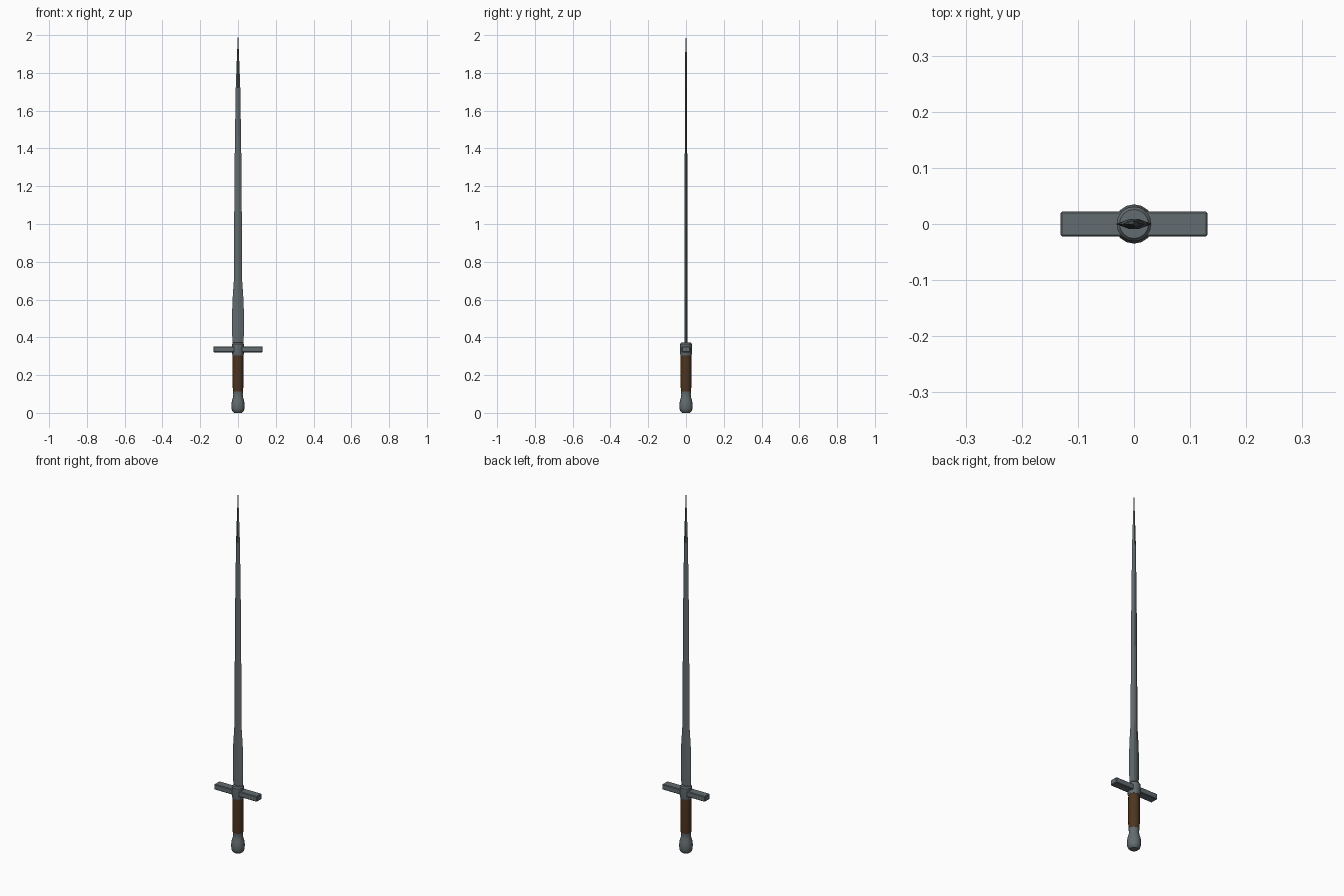
import bpy, bmesh, math

if "Cube" in bpy.data.objects:
    bpy.data.objects.remove(bpy.data.objects["Cube"])


def material(name, rgb):
    m = bpy.data.materials.new(name)
    m.diffuse_color = (*rgb, 1)
    m.use_nodes = True
    m.node_tree.nodes["Principled BSDF"].inputs["Base Color"].default_value = m.diffuse_color
    return m


steel = material("grey steel", (0.125, 0.15, 0.16))
leather = material("brown leather", (0.075, 0.035, 0.014))


def loft(name, rings, mat, smooth=False):
    """Skin a list of equal-length point rings and cap both ends."""
    bm = bmesh.new()
    loops = [[bm.verts.new(p) for p in ring] for ring in rings]
    n = len(loops[0])
    for a, b in zip(loops, loops[1:]):
        for i in range(n):
            j = (i + 1) % n
            bm.faces.new((a[i], a[j], b[j], b[i]))
    bm.faces.new(loops[0][::-1])
    bm.faces.new(loops[-1])
    bmesh.ops.recalc_face_normals(bm, faces=bm.faces)
    me = bpy.data.meshes.new(name)
    bm.to_mesh(me)
    bm.free()
    me.materials.append(mat)
    ob = bpy.data.objects.new(name, me)
    bpy.context.collection.objects.link(ob)
    if smooth:
        bpy.ops.object.select_all(action='DESELECT')
        ob.select_set(True)
        bpy.context.view_layer.objects.active = ob
        bpy.ops.object.shade_smooth_by_angle(angle=math.radians(35))
    return ob


def turned(name, profile, mat, sides=16):
    rings = [[(r * math.cos(2 * math.pi * i / sides),
               r * math.sin(2 * math.pi * i / sides), z) for i in range(sides)]
             for r, z in profile]
    return loft(name, rings, mat, True)


# pommel: bulb tapering up to a neck
turned("pommel", [(0.020, 0.0), (0.030, 0.009), (0.034, 0.022), (0.035, 0.042),
                  (0.032, 0.065), (0.026, 0.085), (0.025, 0.10), (0.027, 0.115)], steel)

# leather grip
turned("grip", [(0.027, 0.113), (0.029, 0.16), (0.029, 0.25), (0.028, 0.306)], leather)

# collar at the middle of the guard
turned("guard_collar", [(0.029, 0.303), (0.031, 0.31), (0.031, 0.365), (0.026, 0.372)], steel)

# crossbar with slightly bevelled edges
bpy.ops.mesh.primitive_cube_add(size=1, location=(0, 0, 0.336))
bar = bpy.context.object
bar.name = "crossguard"
bar.scale = (0.262, 0.045, 0.03)
bpy.ops.object.transform_apply(location=False, rotation=False, scale=True)
bar.data.materials.append(steel)
bev = bar.modifiers.new("bevel", 'BEVEL')
bev.width = 0.003
bev.segments = 1

# blade: diamond section, (half width, half thickness, z)
stations = [(0.028, 0.009, 0.365), (0.032, 0.009, 0.43), (0.032, 0.009, 0.50),
            (0.029, 0.009, 0.60), (0.022, 0.0085, 0.70), (0.020, 0.008, 1.05),
            (0.017, 0.0065, 1.40), (0.012, 0.006, 1.72), (0.006, 0.005, 1.88),
            (0.0008, 0.0008, 2.0)]
loft("blade", [[(w, 0, z), (w * 0.25, t, z), (-w * 0.25, t, z),
                (-w, 0, z), (-w * 0.25, -t, z), (w * 0.25, -t, z)]
               for w, t, z in stations], steel)
